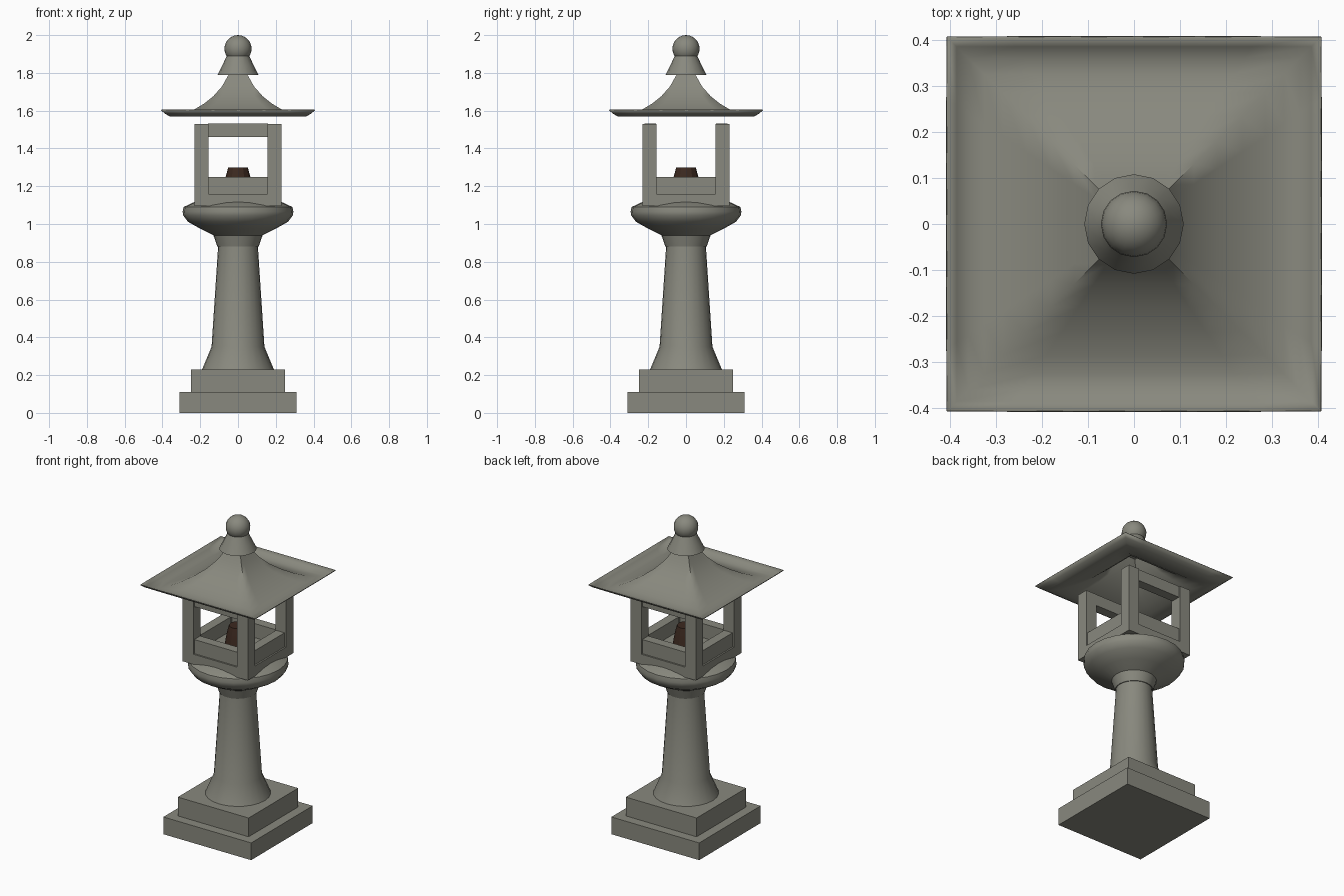
import bpy, bmesh, math

if "Cube" in bpy.data.objects:
    bpy.data.objects.remove(bpy.data.objects["Cube"])


def material(name, rgb):
    m = bpy.data.materials.new(name)
    m.diffuse_color = (*rgb, 1)
    m.use_nodes = True
    m.node_tree.nodes["Principled BSDF"].inputs["Base Color"].default_value = m.diffuse_color
    return m


STONE = material("grey_stone", (0.25, 0.25, 0.21))
BROWN = material("dark_brown", (0.045, 0.022, 0.014))


def finish(name, bm, mat=STONE, smooth=None, flip_check=True):
    if flip_check:
        bmesh.ops.recalc_face_normals(bm, faces=bm.faces)
    me = bpy.data.meshes.new(name)
    bm.to_mesh(me)
    bm.free()
    me.materials.append(mat)
    ob = bpy.data.objects.new(name, me)
    bpy.context.collection.objects.link(ob)
    if smooth:
        bpy.ops.object.select_all(action='DESELECT')
        ob.select_set(True)
        bpy.context.view_layer.objects.active = ob
        bpy.ops.object.shade_smooth_by_angle(angle=math.radians(smooth))
    return ob


def box(name, x0, x1, y0, y1, z0, z1):
    bm = bmesh.new()
    bmesh.ops.create_cube(bm, size=1)
    for v in bm.verts:
        v.co = ((x0 + x1) / 2 + v.co.x * (x1 - x0),
                (y0 + y1) / 2 + v.co.y * (y1 - y0),
                (z0 + z1) / 2 + v.co.z * (z1 - z0))
    return finish(name, bm)


def lathe(name, profile, n=16, mat=STONE, smooth=25):
    """Closed turned shape from (radius, height) pairs."""
    bm = bmesh.new()
    rings = [[bm.verts.new((r * math.cos(2 * math.pi * i / n),
                            r * math.sin(2 * math.pi * i / n), z))
              for i in range(n)] for r, z in profile]
    for a, b in zip(rings, rings[1:]):
        for i in range(n):
            j = (i + 1) % n
            bm.faces.new((a[i], a[j], b[j], b[i]))
    bm.faces.new(rings[0][::-1])
    bm.faces.new(rings[-1])
    return finish(name, bm, mat, smooth)


# Stepped square base
box("base_slab", -0.31, 0.31, -0.31, 0.31, 0, 0.11)
box("base_step", -0.25, 0.25, -0.25, 0.25, 0.11, 0.23)

# Tapered column with flared foot
lathe("column", [(0.19, 0.23), (0.14, 0.35), (0.105, 0.885)], 24, smooth=24)

# Bowl-shaped platform
lathe("bowl", [(0.11, 0.88), (0.13, 0.94), (0.2, 0.975), (0.265, 1.012),
               (0.29, 1.045), (0.293, 1.065), (0.288, 1.09), (0.23, 1.117),
               (0.12, 1.13)], 24, smooth=40)

# Lamp chamber: floor, corner posts, low panels on four sides
box("chamber_floor", -0.23, 0.23, -0.23, 0.23, 1.095, 1.16)
for sx in (-1, 1):
    for sy in (-1, 1):
        xs = sorted((sx * 0.155, sx * 0.23))
        ys = sorted((sy * 0.155, sy * 0.23))
        box("corner_post", *xs, *ys, 1.16, 1.53)
for s in (-1, 1):
    edge = sorted((s * 0.16, s * 0.22))
    box("low_panel_x", -0.155, 0.155, *edge, 1.16, 1.25)
    box("low_panel_y", *edge, -0.155, 0.155, 1.16, 1.25)
    # Upper beams on front and back only
    box("upper_beam", -0.16, 0.16, *edge, 1.46, 1.533)

# Lamp inside the chamber
lathe("lamp", [(0.08, 1.16), (0.065, 1.25), (0.052, 1.3)], 12, BROWN)

# Square roof sheet sweeping down to an upturned eave
profile = [(0.405, 1.605), (0.385, 1.588), (0.36, 1.573), (0.325, 1.572),
           (0.285, 1.582), (0.235, 1.604), (0.18, 1.637), (0.13, 1.677),
           (0.085, 1.728), (0.05, 1.79), (0.04, 1.81)]
bm = bmesh.new()
SEG = 6
rings = []
for h, z in profile:
    ring = []
    for c, d in (((1, -1), (0, 1)), ((1, 1), (-1, 0)),
                 ((-1, 1), (0, -1)), ((-1, -1), (1, 0))):
        for k in range(SEG):
            t = 2 * k / SEG
            ring.append(bm.verts.new((h * (c[0] + d[0] * t),
                                      h * (c[1] + d[1] * t), z)))
    rings.append(ring)
for a, b in zip(rings, rings[1:]):
    n = len(a)
    for i in range(n):
        j = (i + 1) % n
        bm.faces.new((a[i], a[j], b[j], b[i]))
roof = finish("roof", bm, smooth=60, flip_check=False)
sol = roof.modifiers.new("thickness", 'SOLIDIFY')
sol.thickness = 0.004
sol.offset = -1

# Finial: flared collar and ball
lathe("finial_collar", [(0.108, 1.79), (0.083, 1.84), (0.055, 1.9)], 16)
bm = bmesh.new()
bmesh.ops.create_uvsphere(bm, u_segments=16, v_segments=12, radius=0.072)
for v in bm.verts:
    v.co.z += 1.928
finish("finial_ball", bm, smooth=50)
